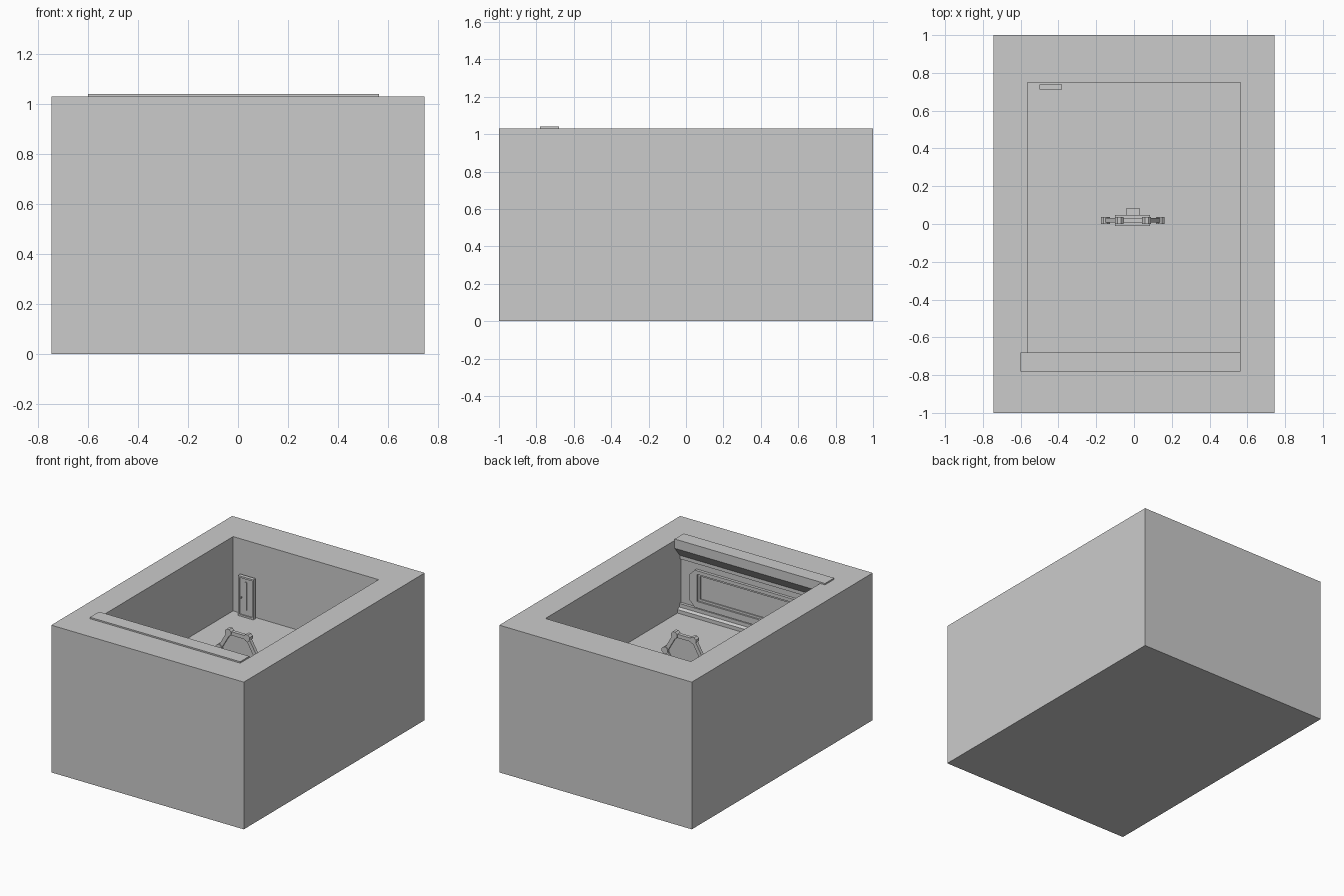
import bpy, bmesh
from math import cos, sin, pi
from mathutils import Vector

if "Cube" in bpy.data.objects:
    bpy.data.objects.remove(bpy.data.objects["Cube"])

FLOOR, TOP = 0.51, 1.03


def finish(name, bm):
    bmesh.ops.recalc_face_normals(bm, faces=bm.faces[:])
    me = bpy.data.meshes.new(name)
    bm.to_mesh(me)
    bm.free()
    ob = bpy.data.objects.new(name, me)
    bpy.context.collection.objects.link(ob)
    return ob


def box(name, x0, x1, y0, y1, z0, z1):
    bm = bmesh.new()
    bmesh.ops.create_cube(bm, size=1)
    for v in bm.verts:
        v.co = Vector(((x0, x1)[v.co.x > 0], (y0, y1)[v.co.y > 0], (z0, z1)[v.co.z > 0]))
    return finish(name, bm)


def extrude(name, points, direction):
    """Extrude a closed outline of 3D points along a vector."""
    bm = bmesh.new()
    f = bm.faces.new([bm.verts.new(p) for p in points])
    r = bmesh.ops.extrude_face_region(bm, geom=[f], use_keep_orig=True)
    bmesh.ops.translate(bm, vec=direction, verts=[v for v in r["geom"] if isinstance(v, bmesh.types.BMVert)])
    return finish(name, bm)


def frame(name, outer, inner, y0, y1):
    """Ring between two (x, z) loops of equal length, from y0 to y1."""
    bm = bmesh.new()
    loops = [[bm.verts.new((x, y, z)) for x, z in pts]
             for pts, y in ((outer, y0), (outer, y1), (inner, y1), (inner, y0))]
    n = len(outer)
    for a in range(4):
        p, q = loops[a], loops[(a + 1) % 4]
        for i in range(n):
            j = (i + 1) % n
            if p[i].co != p[j].co or q[i].co != q[j].co:
                bm.faces.new((p[i], p[j], q[j], q[i]))
    bmesh.ops.remove_doubles(bm, verts=bm.verts[:], dist=1e-5)
    return finish(name, bm)


def polygon(cx, cz, r, n, start=0.0):
    return [(cx + r * cos(start + 2 * pi * i / n), cz + r * sin(start + 2 * pi * i / n)) for i in range(n)]


# Room block: outer box with a sunken room
bm = bmesh.new()
def rect(x, y0, y1, z):
    return [bm.verts.new(p) for p in ((-x, y0, z), (x, y0, z), (x, y1, z), (-x, y1, z))]
rings = [rect(0.745, -1, 1, 0), rect(0.745, -1, 1, TOP),
         rect(0.563, -0.75, 0.75, TOP), rect(0.563, -0.75, 0.75, FLOOR)]
bm.faces.new(rings[0])
bm.faces.new(rings[3])
for a, b in zip(rings, rings[1:]):
    for i in range(4):
        j = (i + 1) % 4
        bm.faces.new((a[i], a[j], b[j], b[i]))
finish("room_block", bm)

# Front wall trim: cornice and stepped baseboard
cornice = [(-0.78, 1.04), (-0.679, 1.04), (-0.679, 0.975), (-0.735, 0.905), (-0.735, 0.88), (-0.78, 0.88)]
extrude("cornice", [(-0.6, y, z) for y, z in cornice], (1.163, 0, 0))
base = [(-0.76, 0.50), (-0.71, 0.50), (-0.71, 0.535), (-0.73, 0.545), (-0.73, 0.57), (-0.76, 0.57)]
extrude("baseboard", [(-0.563, y, z) for y, z in base], (1.126, 0, 0))

# Chamfered wall window frame with an inner rim
X, C, z0, z1 = 0.486, 0.042, 0.575, 0.835
outer = [(-X + C, z0), (X - C, z0), (X, z0 + C), (X, z1 - C),
         (X - C, z1), (-X + C, z1), (-X, z1 - C), (-X, z0 + C)]
x, a, b = 0.425, 0.62, 0.81
inner = [(-x, a), (x, a), (x, a + 0.01), (x, b - 0.01), (x, b), (-x, b), (-x, b - 0.01), (-x, a + 0.01)]
frame("window_frame", outer, inner, -0.755, -0.73)
r = 0.015
frame("window_rim", [(-x, a), (x, a), (x, b), (-x, b)],
      [(-x + r, a + r), (x - r, a + r), (x - r, b - r), (-x + r, b - r)], -0.755, -0.742)

# Door on the back wall
DX0, DX1, DZ = -0.5, -0.38, 0.79
t = 0.012
frame("door_frame", [(DX0, FLOOR), (DX1, FLOOR), (DX1, DZ), (DX0, DZ)],
      [(DX0 + t, FLOOR + t), (DX1 - t, FLOOR + t), (DX1 - t, DZ - t), (DX0 + t, DZ - t)], 0.712, 0.738)
box("door_leaf", DX0 + t, DX1 - t, 0.72, 0.735, FLOOR, DZ - t)
box("door_strip", -0.447, -0.435, 0.714, 0.722, 0.56, 0.755)
box("door_handle", -0.484, -0.474, 0.711, 0.722, 0.635, 0.645)

# Hexagonal gate: bars, corner knobs and a thin filled panel
GX, GZ, R = -0.006, 0.648, 0.145
frame("gate_ring", polygon(GX, GZ, R + 0.012, 6), polygon(GX, GZ, R - 0.018, 6), 0.007, 0.031)
extrude("gate_panel", [(px, 0.017, pz) for px, pz in polygon(GX, GZ, R - 0.01, 6)], (0, 0.004, 0))
for i, (kx, kz) in enumerate(polygon(GX, GZ, R, 6)):
    extrude(f"gate_knob_{i}", [(px, 0.001, pz) for px, pz in polygon(kx, kz, 0.025, 8, pi / 8)], (0, 0.036, 0))

# Gate base and step
box("gate_base", -0.1, 0.085, -0.01, 0.047, FLOOR - 0.01, 0.535)
box("gate_step", -0.04, 0.03, 0.047, 0.085, FLOOR - 0.01, 0.525)
